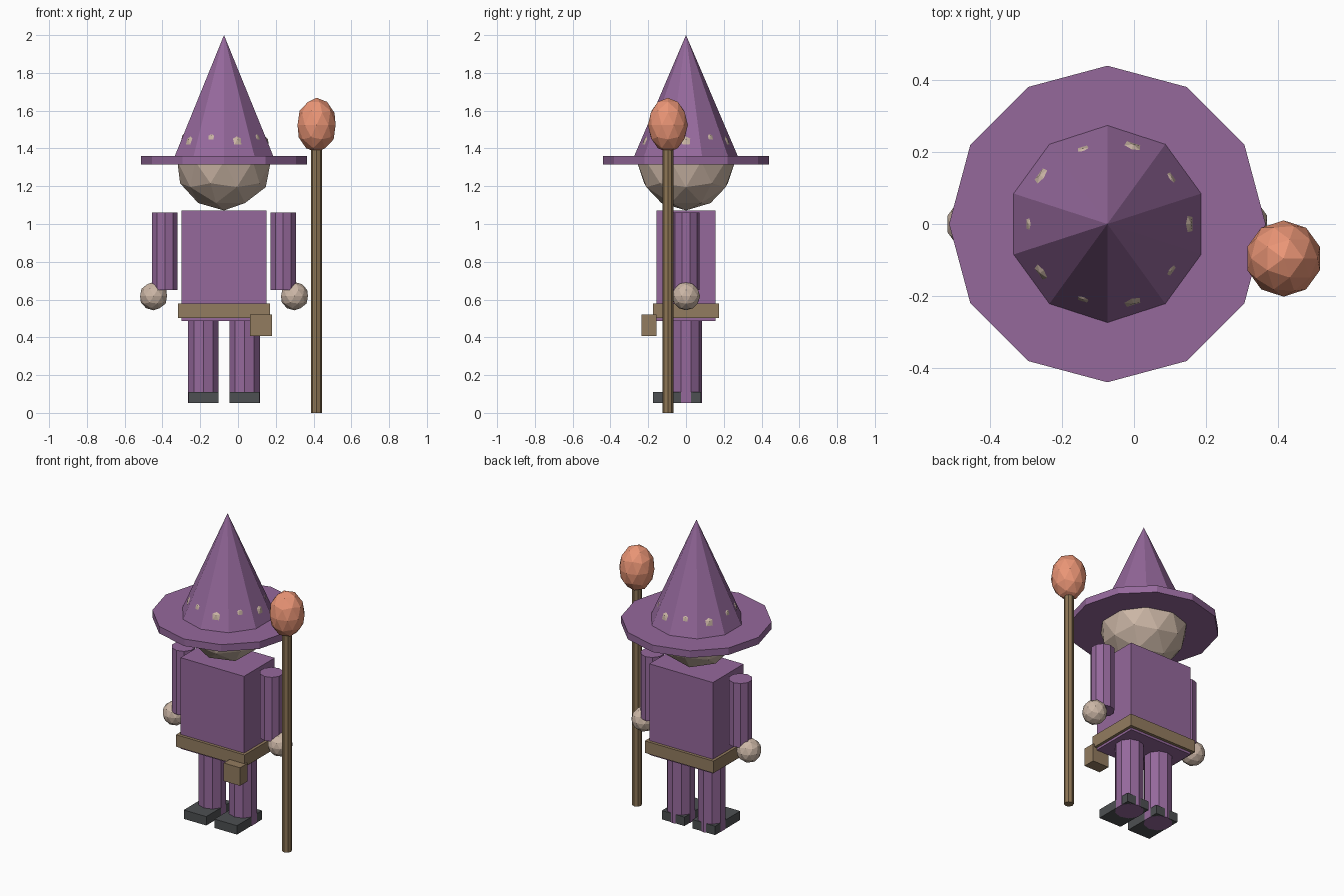
import bpy

if "Cube" in bpy.data.objects:
    bpy.data.objects.remove(bpy.data.objects["Cube"])

CX = -0.074  # body centre line; the staff stands off to one side


def material(name, r, g, b):
    m = bpy.data.materials.new(name)
    m.diffuse_color = (r, g, b, 1)
    m.use_nodes = True
    m.node_tree.nodes["Principled BSDF"].inputs["Base Color"].default_value = m.diffuse_color
    return m


PURPLE = material("purple_cloth", 0.30, 0.14, 0.33)
SKIN = material("skin", 0.60, 0.47, 0.38)
LEATHER = material("leather", 0.29, 0.20, 0.115)
WOOD = material("wood", 0.27, 0.18, 0.09)
ORANGE = material("orange_orb", 0.82, 0.30, 0.18)
DARK = material("dark_shoe", 0.075, 0.08, 0.085)


def finish(name, mat):
    o = bpy.context.object
    o.name = name
    o.data.materials.append(mat)
    return o


def box(name, mat, x, y, z):
    """Box from (min, max) pairs."""
    bpy.ops.mesh.primitive_cube_add(size=1, location=[sum(p) / 2 for p in (x, y, z)])
    o = finish(name, mat)
    o.scale = [p[1] - p[0] for p in (x, y, z)]


def tube(name, mat, sides, r1, r2, x, y, z0, z1):
    """Upright cylinder or cone between two heights."""
    bpy.ops.mesh.primitive_cone_add(vertices=sides, radius1=r1, radius2=r2,
                                    depth=z1 - z0, location=(x, y, (z0 + z1) / 2))
    finish(name, mat)


def ball(name, mat, r, x, y, z, stretch=1):
    bpy.ops.mesh.primitive_ico_sphere_add(subdivisions=2, radius=r, location=(x, y, z))
    finish(name, mat).scale.z = stretch


# Torso, belt and pouch
box("torso", PURPLE, (CX - 0.226, CX + 0.226), (-0.156, 0.156), (0.487, 1.072))
box("belt", LEATHER, (CX - 0.244, CX + 0.244), (-0.175, 0.175), (0.502, 0.579))
box("pouch", LEATHER, (0.063, 0.179), (-0.235, -0.157), (0.406, 0.522))

# Head (its facets just poke through the hat) and hat
ball("head", SKIN, 0.26, CX, 0, 1.332)
tube("hat_brim", PURPLE, 12, 0.44, 0.44, CX, 0, 1.315, 1.36)
tube("hat_cone", PURPLE, 10, 0.274, 0, CX, 0, 1.36, 2.0)

# Arms, hands, legs and shoes on both sides
for side, s in (("right", -1), ("left", 1)):
    tube(side + "_arm", PURPLE, 10, 0.071, 0.071, CX + s * 0.313, 0, 0.65, 1.062)
    ball(side + "_hand", SKIN, 0.075, CX + s * 0.373, 0, 0.618)
    lx = CX + s * 0.109
    tube(side + "_leg", PURPLE, 10, 0.085, 0.085, lx, 0, 0.052, 0.49)
    box(side + "_shoe", DARK, (lx - 0.08, lx + 0.08), (-0.175, 0.08), (0.053, 0.11))

# Staff with an egg-shaped orb
tube("staff", WOOD, 8, 0.029, 0.029, 0.415, -0.096, 0, 1.42)
ball("staff_orb", ORANGE, 0.106, 0.416, -0.096, 1.524, 1.36)
